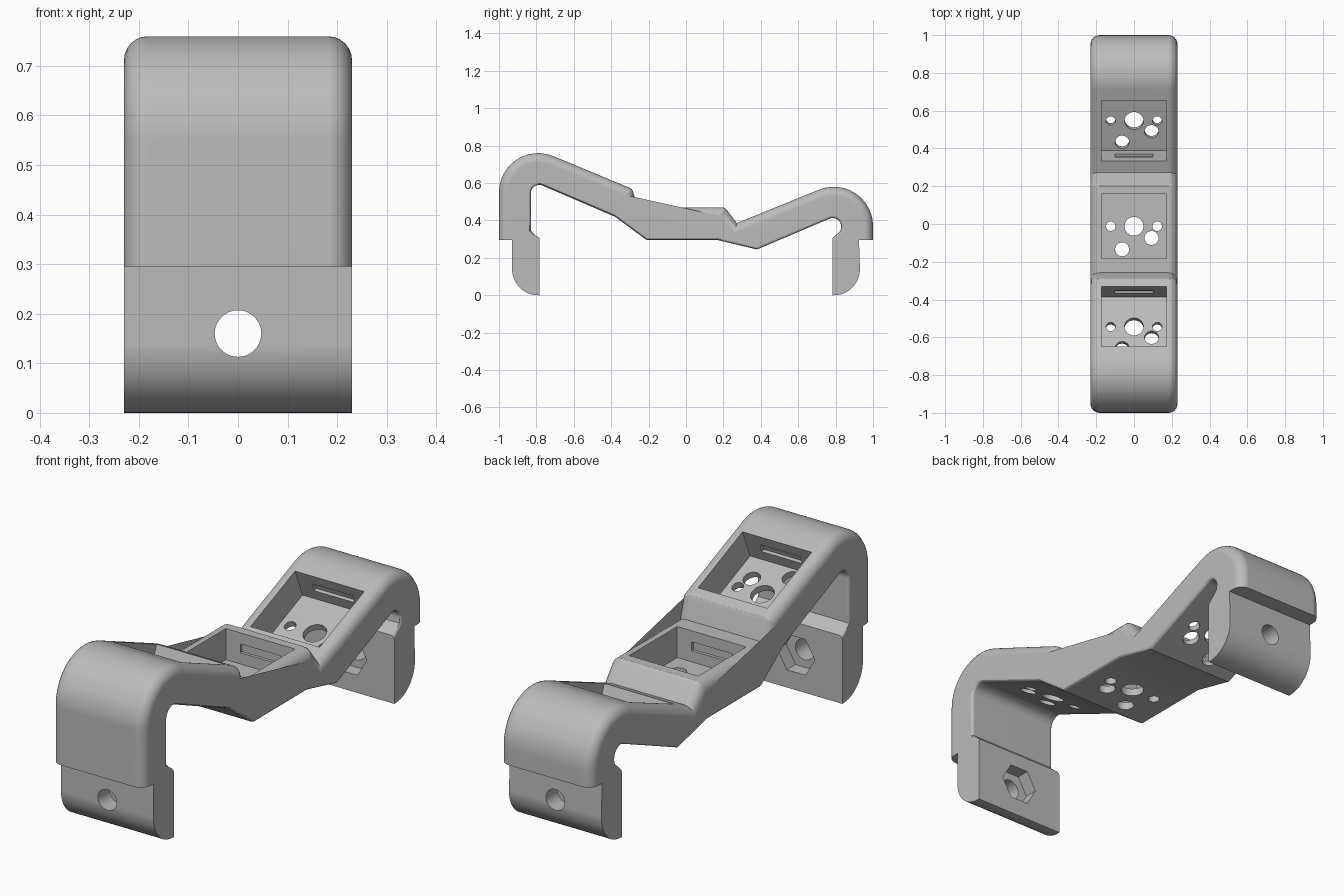
import bpy, bmesh, math
from mathutils import Matrix, Vector

if "Cube" in bpy.data.objects:
    bpy.data.objects.remove(bpy.data.objects["Cube"])

HALF = 0.23
TILT = math.radians(22.5)

grey = bpy.data.materials.new("plain grey")
grey.use_nodes = True
colour = (0.5, 0.5, 0.5, 1)
grey.diffuse_color = colour
grey.node_tree.nodes["Principled BSDF"].inputs["Base Color"].default_value = colour


def arc(y, z, r, start, end, n=12):
    angles = [math.radians(start + (end - start) * i / n) for i in range(n + 1)]
    return [(y + r * math.cos(a), z + r * math.sin(a)) for a in angles]


def new_object(name, bm):
    mesh = bpy.data.meshes.new(name)
    bm.to_mesh(mesh)
    bm.free()
    obj = bpy.data.objects.new(name, mesh)
    bpy.context.collection.objects.link(obj)
    mesh.materials.append(grey)
    return obj


# Side profile: outer skin, rear clip, underside, front clip
outer = ([(-1, 0.295)] + arc(-0.79, 0.55, 0.21, 180, 67.5)
         + [(-0.305, 0.576), (-0.29, 0.568), (-0.283, 0.555), (-0.258, 0.47),
            (0.2, 0.47), (0.215, 0.46), (0.272, 0.386)]
         + arc(0.79, 0.37, 0.21, 112.5, 0) + [(1, 0.295)])
rear_clip = [(0.925, 0.295)] + arc(0.79, 0.14, 0.14, 0, -90) + [(0.783, 0)]
under = ([(0.783, 0.305), (0.81, 0.33), (0.826, 0.345)]
         + arc(0.785, 0.368, 0.045, 0, 112.5, 8)
         + [(0.38, 0.245), (0.17, 0.295), (-0.21, 0.295), (-0.38, 0.42)]
         + arc(-0.785, 0.545, 0.045, 67.5, 180, 8)
         + [(-0.83, 0.345), (-0.81, 0.325), (-0.783, 0.305)])
front_clip = [(-0.783, 0)] + arc(-0.79, 0.14, 0.14, -90, -180) + [(-0.93, 0.295)]
profile = outer + rear_clip + under + front_clip

bm = bmesh.new()
rings = [[bm.verts.new((x, y, z)) for y, z in profile] for x in (-HALF, HALF)]
count = len(profile)
for ring in rings:
    bm.faces.new(ring)
for i in range(count):
    j = (i + 1) % count
    bm.faces.new((rings[0][i], rings[0][j], rings[1][j], rings[1][i]))
bmesh.ops.recalc_face_normals(bm, faces=bm.faces)


# Rounded side edges: broad on the outside, fine on the underside
def chain(first, length):
    return [bm.edges.get((ring[i], ring[i + 1]))
            for ring in rings for i in range(first, first + length - 1)]


under_edges = chain(len(outer) + len(rear_clip), len(under))
bmesh.ops.bevel(bm, geom=chain(0, len(outer)), offset=0.048, segments=6,
                profile=0.5, affect='EDGES', clamp_overlap=False)
bmesh.ops.bevel(bm, geom=[e for e in under_edges if e.is_valid], offset=0.014,
                segments=3, profile=0.5, affect='EDGES', clamp_overlap=False)
bracket = new_object("bracket", bm)


def cut(bm, matrix):
    bm.transform(matrix)
    cutter = new_object("cutter", bm)
    cutter.hide_render = True
    mod = bracket.modifiers.new("cut", 'BOOLEAN')
    mod.operation, mod.solver, mod.object = 'DIFFERENCE', 'EXACT', cutter
    bpy.context.view_layer.objects.active = bracket
    bpy.ops.object.modifier_apply(modifier=mod.name)
    bpy.data.objects.remove(cutter)


def box(size, centre):
    bm = bmesh.new()
    bmesh.ops.create_cube(bm, size=1, matrix=Matrix.Translation(centre)
                          @ Matrix.Diagonal((*size, 1)))
    return bm


def rod(r, depth, centre, sides=32):
    bm = bmesh.new()
    bmesh.ops.create_cone(bm, cap_ends=True, segments=sides, radius1=r, radius2=r,
                          depth=depth, matrix=Matrix.Translation(centre))
    return bm


# Three switch pockets with retaining slots and pin holes
holes = [(0, 0, 0.05), (-0.123, 0, 0.025), (0.123, 0, 0.025),
         (0.093, -0.062, 0.037), (-0.063, -0.122, 0.037)]
for y, z, angle in ((-0.49, 0.653, -TILT), (-0.012, 0.47, 0), (0.493, 0.476, TILT)):
    place = Matrix.Translation((0, y, z)) @ Matrix.Rotation(angle, 4, 'X')
    cut(box((0.344, 0.342, 0.18), (0, 0, -0.05)), place)
    cut(box((0.2, 0.37, 0.04), (0, 0, -0.07)), place)
    for hx, hy, r in holes:
        cut(rod(r, 0.12, (hx, hy, -0.16)), place)

# Bolt hole and hexagonal nut recess in each clip
for side in (-1, 1):
    place = Matrix.Translation((0, side * 0.855, 0.16)) @ Matrix.Rotation(math.pi / 2, 4, 'X')
    cut(rod(0.047, 0.3, (0, 0, 0)), place)
    turn = Matrix.Rotation(math.pi / 2, 4, 'Z')
    cut(rod(0.093, 0.1, (0, 0, side * 0.06), 6), place @ turn)

# Smooth curves with crisp edges
bpy.ops.object.select_all(action='DESELECT')
bracket.select_set(True)
bpy.context.view_layer.objects.active = bracket
bpy.ops.object.shade_smooth_by_angle(angle=math.radians(30))
weighted = bracket.modifiers.new("even shading", 'WEIGHTED_NORMAL')
weighted.keep_sharp = True
